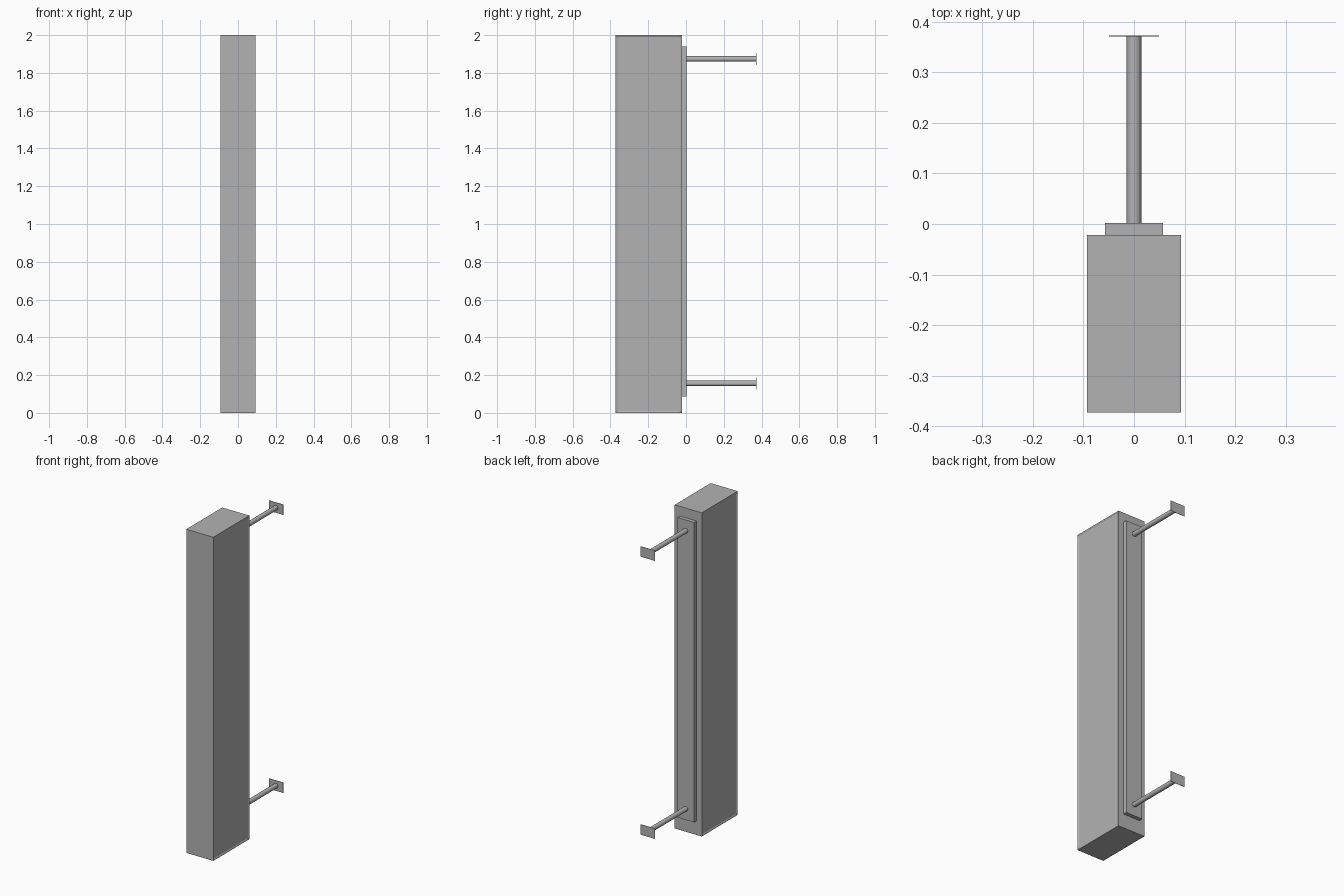
import bpy, bmesh, math

if "Cube" in bpy.data.objects:
    bpy.data.objects.remove(bpy.data.objects["Cube"])

grey = bpy.data.materials.new("dark_grey")
grey.diffuse_color = (0.45, 0.45, 0.45, 1)
grey.use_nodes = True
grey.node_tree.nodes["Principled BSDF"].inputs["Base Color"].default_value = grey.diffuse_color


def box(name, x, y, z):
    """Box from (min, max) ranges on each axis."""
    bm = bmesh.new()
    bmesh.ops.create_cube(bm, size=1)
    for v in bm.verts:
        for i, (lo, hi) in enumerate((x, y, z)):
            v.co[i] = lo if v.co[i] < 0 else hi
    mesh = bpy.data.meshes.new(name)
    bm.to_mesh(mesh)
    bm.free()
    mesh.materials.append(grey)
    obj = bpy.data.objects.new(name, mesh)
    bpy.context.collection.objects.link(obj)
    return obj


# Tall cabinet with a shallow recessed panel on both broad sides
cabinet = box("cabinet", (-0.0925, 0.0925), (-0.373, -0.022), (0, 2))
bm = bmesh.new()
bm.from_mesh(cabinet.data)
bm.normal_update()
sides = [f for f in bm.faces if abs(f.normal.x) > 0.9]
bmesh.ops.inset_individual(bm, faces=sides, thickness=0.008)
bmesh.ops.inset_individual(bm, faces=sides, thickness=0.007, depth=-0.003)
bm.to_mesh(cabinet.data)
bm.free()

# Mounting rail on the back
box("back_rail", (-0.057, 0.057), (-0.022, 0.002), (0.087, 1.94))

# Upper and lower wall brackets: round rod and thin end plate
for label, z in (("lower", 0.156), ("upper", 1.874)):
    bpy.ops.mesh.primitive_cylinder_add(
        vertices=24, radius=0.0145, depth=0.371,
        location=(0, 0.1865, z), rotation=(math.pi / 2, 0, 0))
    rod = bpy.context.object
    rod.name = label + "_rod"
    rod.data.materials.append(grey)
    bpy.ops.object.shade_smooth_by_angle()
    box(label + "_wall_plate", (-0.049, 0.049), (0.371, 0.373),
        (z - 0.032, z + 0.032))
